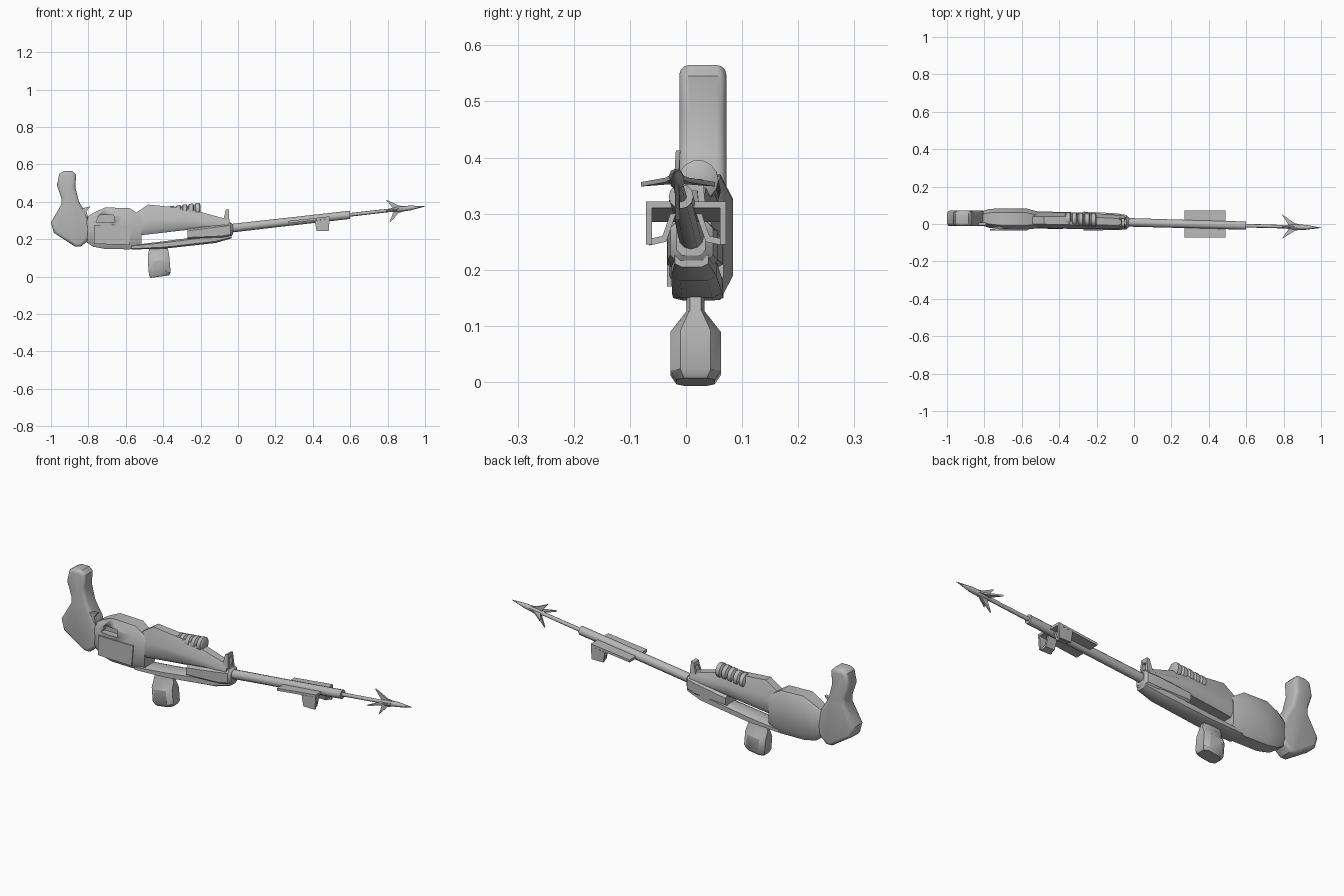
import bpy, bmesh, math
from mathutils import Vector

if "Cube" in bpy.data.objects:
    bpy.data.objects.remove(bpy.data.objects["Cube"])

GREY = (0.48, 0.48, 0.48, 1)
mat = bpy.data.materials.new("plain grey")
mat.use_nodes = True
mat.diffuse_color = GREY
mat.node_tree.nodes["Principled BSDF"].inputs["Base Color"].default_value = GREY

OCTAGON = [(-1, -.6), (-.6, -1), (.6, -1), (1, -.6), (1, .6), (.6, 1), (-.6, 1), (-1, .6)]
RIDGED = [(-1, -.7), (-.7, -1), (.7, -1), (1, -.7), (1, 0), (.5, 1), (-.5, 1), (-1, 0)]


def finish(name, bm, angle=35, bevel=0):
    bmesh.ops.recalc_face_normals(bm, faces=bm.faces)
    me = bpy.data.meshes.new(name)
    bm.to_mesh(me)
    bm.free()
    me.materials.append(mat)
    ob = bpy.data.objects.new(name, me)
    bpy.context.collection.objects.link(ob)
    bpy.ops.object.select_all(action='DESELECT')
    ob.select_set(True)
    bpy.context.view_layer.objects.active = ob
    if bevel:
        mod = ob.modifiers.new("rounding", 'BEVEL')
        mod.width, mod.segments, mod.limit_method = bevel, 3, 'ANGLE'
        mod.angle_limit = math.radians(50)
        bpy.ops.object.modifier_apply(modifier=mod.name)
    bpy.ops.object.shade_smooth_by_angle(angle=math.radians(angle))
    return ob


def skin(name, rings, angle=35):
    bm = bmesh.new()
    loops = [[bm.verts.new(p) for p in r] for r in rings]
    n = len(loops[0])
    for a, b in zip(loops, loops[1:]):
        for i in range(n):
            bm.faces.new((a[i], a[(i + 1) % n], b[(i + 1) % n], b[i]))
    bm.faces.new(loops[0])
    bm.faces.new(loops[-1])
    return finish(name, bm, angle)


def hull(name, stations, profile=OCTAGON):
    """Stations are x, y centre, half width, bottom, top."""
    return skin(name, [[(x, y + u * w, (lo + hi) / 2 + v * (hi - lo) / 2)
                        for u, v in profile] for x, y, w, lo, hi in stations])


def prism(name, pts, offset, bevel=0):
    bm = bmesh.new()
    o = Vector(offset)
    a = [bm.verts.new(Vector(p) - o) for p in pts]
    b = [bm.verts.new(Vector(p) + o) for p in pts]
    n = len(a)
    bm.faces.new(a)
    bm.faces.new(b)
    for i in range(n):
        bm.faces.new((a[i], a[(i + 1) % n], b[(i + 1) % n], b[i]))
    return finish(name, bm, bevel=bevel)


def axis(x):
    """Centre line of the barrel and spear."""
    return Vector((x, .008 - .028 * x, .263 + .113 * x))


def turned(name, stations, sides=12, lift=(0, 0, 0)):
    """Rings around the centre line, given as x, radius."""
    return skin(name, [[axis(x) + Vector(lift) + Vector((0, r * math.cos(t), r * math.sin(t)))
                        for t in [math.tau * i / sides for i in range(sides)]]
                       for x, r in stations], 50)


# Upright shoulder handle
outline = [(-.93, .565), (-.885, .565), (-.865, .545), (-.87, .48), (-.85, .4), (-.81, .335),
           (-.79, .25), (-.8, .195), (-.84, .16), (-.87, .16), (-.985, .235), (-1, .29),
           (-.945, .385), (-.945, .42), (-.968, .49), (-.955, .55)]
prism("shoulder_handle", [(x, .03, z) for x, z in outline], (0, .042, 0), .018)
prism("handle_hook", [(-.84, 0, .35), (-.835, 0, .365), (-.79, 0, .375), (-.81, 0, .35),
                      (-.8, 0, .31)], (0, .008, 0))

# Rear housing with a side recess
housing = hull("rear_housing", [(-.82, .03, .035, .19, .31), (-.775, .03, .05, .16, .34),
                                (-.71, .027, .057, .148, .37), (-.58, .027, .057, .146, .366),
                                (-.515, .022, .045, .155, .325)])
cutter = prism("recess_cutter", [(-.76, -.03, .292), (-.66, -.03, .292),
                                 (-.665, -.03, .33), (-.74, -.03, .33)], (0, .035, 0))
bpy.context.view_layer.objects.active = housing
cut = housing.modifiers.new("recess", 'BOOLEAN')
cut.operation, cut.object, cut.solver = 'DIFFERENCE', cutter, 'EXACT'
bpy.ops.object.modifier_apply(modifier=cut.name)
bpy.data.objects.remove(cutter)
prism("side_panel", [(-.77, -.03, .175), (-.58, -.03, .17), (-.57, -.03, .275),
                     (-.77, -.03, .275)], (0, .004, 0))

# Upper and lower rails around the open slot
hull("upper_rail", [(-.57, .02, .04, .215, .325), (-.48, .02, .042, .226, .385),
                    (-.27, .017, .045, .25, .365), (-.05, .01, .035, .27, .305)], RIDGED)
hull("lower_rail", [(-.57, .022, .045, .145, .168), (-.39, .02, .045, .15, .19),
                    (-.12, .014, .04, .18, .225), (-.035, .01, .03, .205, .235)])
hull("front_block", [(-.27, .016, .05, .198, .256), (-.09, .012, .045, .2, .285),
                     (-.04, .01, .038, .21, .29), (-.028, .009, .026, .225, .28)])

# Ribbed tube on top
rings = []
for i in range(5):
    x = -.37 + i * .034
    rings += [(x, .024), (x + .007, .036), (x + .027, .036), (x + .034, .024)]
turned("ribbed_tube", rings, 14, (0, .008, .12))

# Sight fork at the front
for side in (-1, 1):
    y = .01 + side * .022
    prism("sight_post", [(-.085, y, .28), (-.045, y, .28), (-.05, y - side * .008, .362),
                         (-.065, y - side * .008, .355)], (0, .006, 0))
prism("sight_bridge", [(-.07, .01, .34), (-.05, .01, .34), (-.05, .01, .362),
                       (-.066, .01, .357)], (0, .02, 0))

# Hanging fore grip
grip = [(0, -.418, .05, .034), (.016, -.418, .058, .045), (.085, -.424, .058, .045),
        (.122, -.426, .056, .016), (.165, -.428, .045, .016)]
skin("fore_grip", [[(x + u * a, .017 + v * b, z + u * .007) for u, v in OCTAGON]
                   for z, x, a, b in grip])

# Barrel and spear
turned("barrel", [(-.06, .023), (.3, .022), (.6, .022)])
turned("spear_shaft", [(.58, .01), (.86, .009)], 8)
turned("spear_head", [(.81, .009), (.85, .015), (.92, .013), (1, .001)], 8)
for i in range(4):
    t = math.tau * i / 4
    out = Vector((0, math.cos(t), math.sin(t)))
    tip = axis(.79 if i != 3 else .81) + out * (.066 if i != 1 else .06)
    prism("spear_barb", [axis(.95), axis(.86) + out * .02, tip, axis(.835)],
          Vector((0, -out.z, out.y)) * .004)

# Guide wing under the barrel with folded side loops
prism("guide_wing", [(.27, 0, .285), (.49, 0, .31), (.49, 0, .322), (.27, 0, .298)],
      (0, .071, 0))
for side in (-1, 1):
    y = side * .066
    prism("wing_leg", [(.41, y, .3), (.49, y, .31), (.485, y, .245), (.42, y, .245)],
          (0, .005, 0))
    prism("wing_foot", [(.42, y, .243), (.42, side * .035, .25), (.42, side * .018, .3),
                        (.42, side * .028, .3), (.42, side * .042, .26), (.42, y, .255)],
          (.025, 0, 0)).location.x = .03
